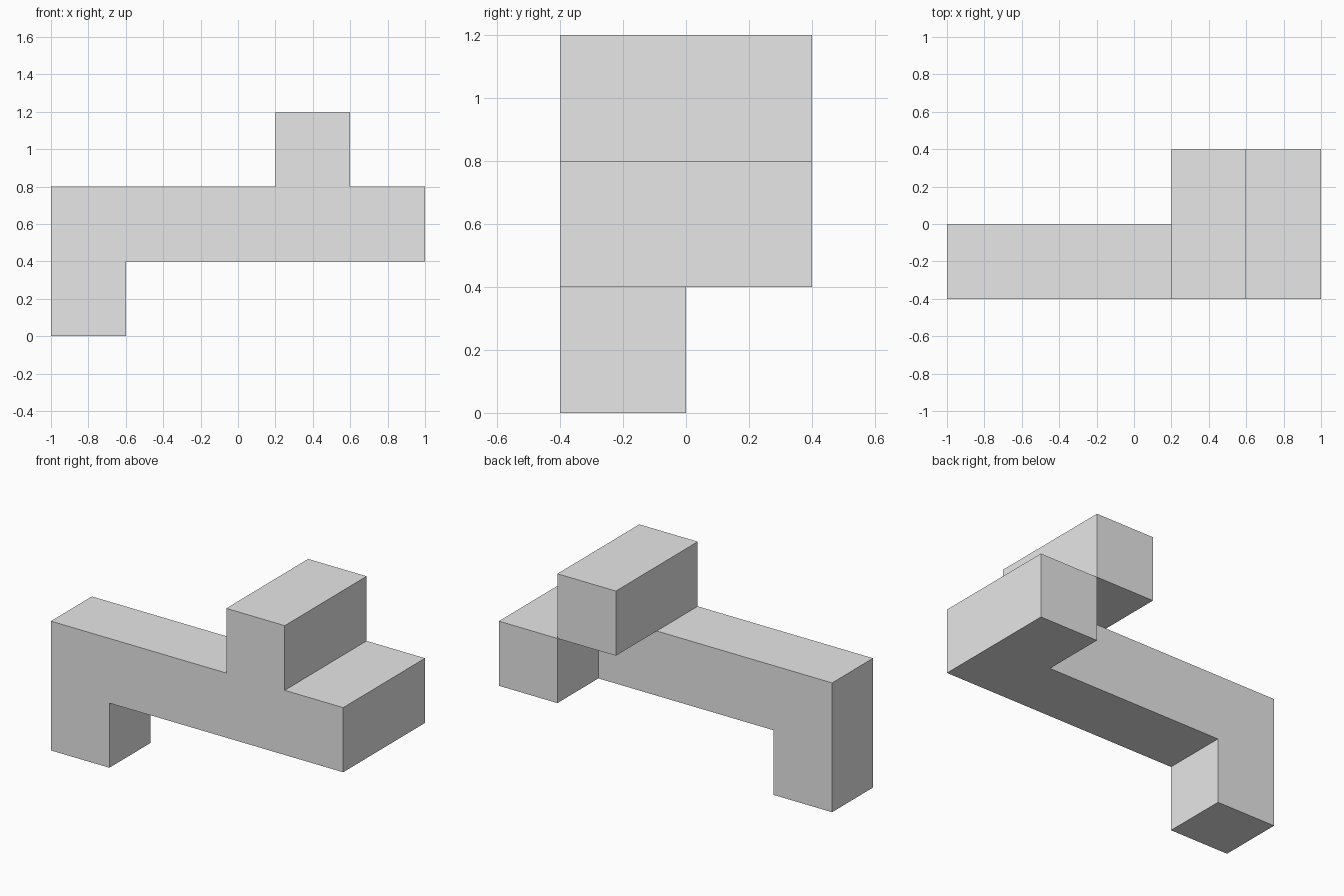
import bpy
import bmesh
from mathutils import Vector

if "Cube" in bpy.data.objects:
    bpy.data.objects.remove(bpy.data.objects["Cube"], do_unlink=True)

CELL = 0.4
ORIGIN = Vector((-1.0, -0.4, 0.0))

# Cells of the block puzzle piece, as grid positions
bar = [(x, 0, 1) for x in range(5)]
leg = [(0, 0, 0)]
rear_end = [(4, 1, 1)]
top_block = [(3, y, 2) for y in range(2)]
cells = set(bar + leg + rear_end + top_block)

grey = bpy.data.materials.new("light_grey")
grey.use_nodes = True
colour = (0.8, 0.8, 0.8, 1.0)
grey.diffuse_color = colour
grey.node_tree.nodes["Principled BSDF"].inputs["Base Color"].default_value = colour


def add_side(bm, cell, axis, sign):
    """Add the outward face of one cell along an axis."""
    normal, u = Vector(), Vector()
    normal[axis] = sign
    u[(axis + 1) % 3] = 1
    v = normal.cross(u)
    centre = Vector(cell) + Vector((0.5, 0.5, 0.5)) + normal / 2
    corners = [centre + (a * u + b * v) / 2
               for a, b in ((-1, -1), (1, -1), (1, 1), (-1, 1))]
    bm.faces.new([bm.verts.new(ORIGIN + c * CELL) for c in corners])


# Outer skin only: sides shared by two cells are left out
bm = bmesh.new()
for cell in sorted(cells):
    for axis in range(3):
        for sign in (-1, 1):
            neighbour = list(cell)
            neighbour[axis] += sign
            if tuple(neighbour) not in cells:
                add_side(bm, cell, axis, sign)

# Weld the skin and join flat neighbouring faces
bmesh.ops.remove_doubles(bm, verts=bm.verts[:], dist=0.001)
bmesh.ops.dissolve_limit(bm, angle_limit=0.01, verts=bm.verts[:], edges=bm.edges[:])

mesh = bpy.data.meshes.new("puzzle_block")
bm.to_mesh(mesh)
bm.free()
mesh.materials.append(grey)
puzzle_block = bpy.data.objects.new("puzzle_block", mesh)
bpy.context.collection.objects.link(puzzle_block)
